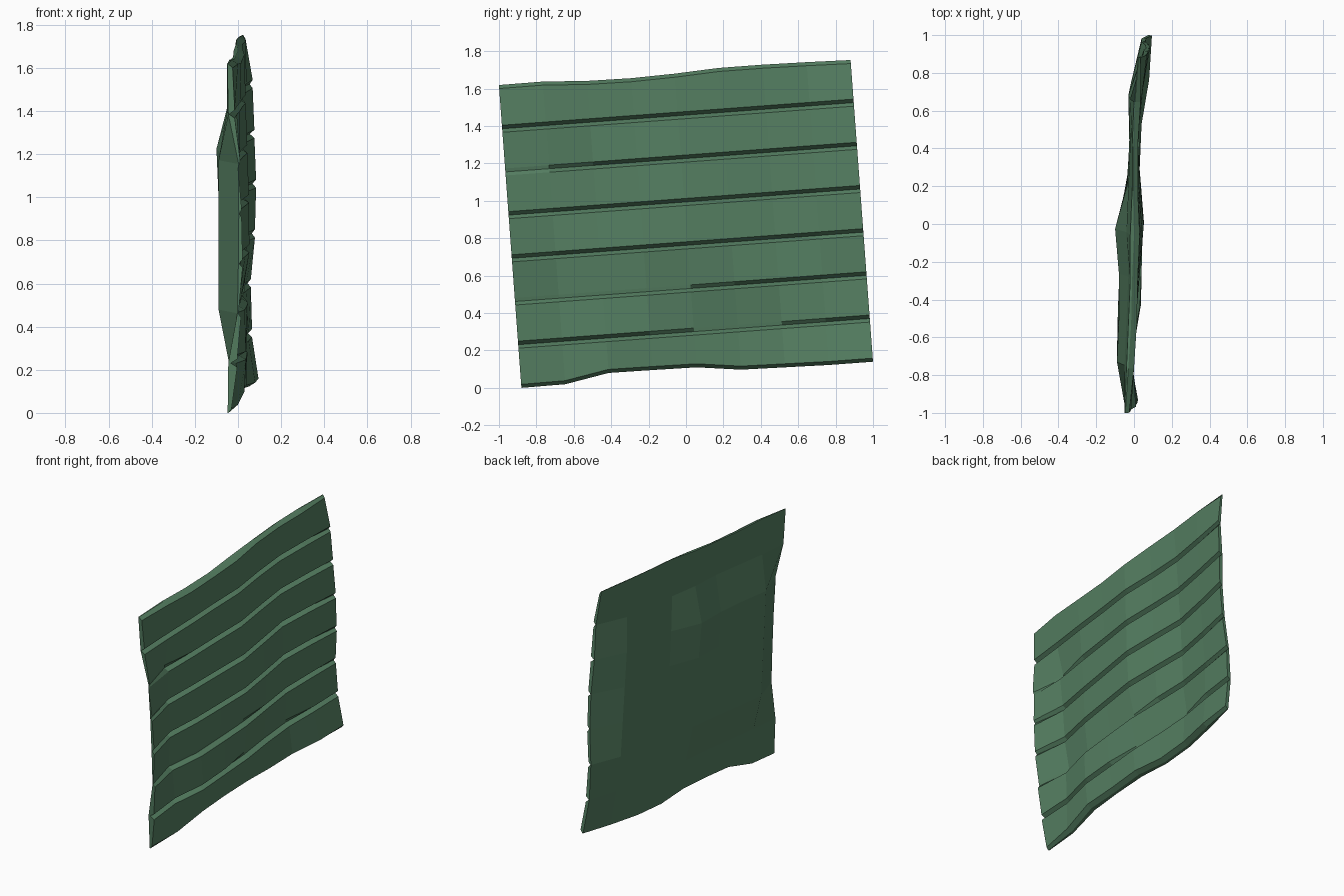
import bpy, bmesh, math

if "Cube" in bpy.data.objects:
    bpy.data.objects.remove(bpy.data.objects["Cube"])

# Overall layout: seven boards, nine columns, whole panel tilted slightly
BOARDS, COLS = 7, 9
WIDTH, BOARD_H, TILT = 1.885, 0.2315, math.radians(4.25)
BEVEL, GROOVE = 0.019, 0.03

# Depth of the warped front and back, per column, at a few board levels
FRONT = {
    0:   (-.03, .00, .03, .03, .04, .03, .04, .08, .095),
    1.5: (.01, -.015, .04, .045, .045, .03, .02, .035, .05),
    3.5: (.025, -.025, .005, .03, .055, .035, .01, .045, .088),
    6:   (-.015, -.005, .01, .02, .035, .02, .015, .04, .068),
    7:   (-.025, .00, .015, .02, .03, .02, .02, .035, .035),
}
BACK = {
    0: (-.048, -.045, -.03, -.02, -.02, -.02, -.01, .03, .075),
    1: (-.045, -.045, -.04, -.03, -.03, -.025, -.015, .00, .04),
    2: (-.003, -.09, -.085, -.075, -.07, -.035, -.02, -.02, .04),
    3.5: (.004, -.09, -.082, -.078, -.085, -.035, -.022, -.025, .07),
    5: (.003, -.09, -.08, -.08, -.10, -.035, -.025, -.03, .05),
    6: (-.045, -.05, -.04, -.03, -.04, -.03, -.02, -.02, .05),
    7: (-.05, -.04, -.03, -.02, -.02, -.01, -.01, .00, .02),
}
# Ragged lower and upper edges
LOW = (0, .002, .045, .043, .04, .01, .005, 0, 0)
HIGH = (.003, .004, -.01, -.013, -.006, .007, .007, .003, -.003)
# Seams where the upper board sits back behind the lower one: first/last column
SUNK = {1: (4, 6), 2: (0, 4), 5: (0, 1)}


def depth(table, level, c):
    keys = sorted(table)
    for a, b in zip(keys, keys[1:]):
        if level <= b:
            t = (level - a) / (b - a)
            return table[a][c] * (1 - t) + table[b][c] * t
    return table[keys[-1]][c]


def place(x, c, v):
    u = WIDTH * c / (COLS - 1)
    co, si = math.cos(TILT), math.sin(TILT)
    return (x, -0.88 + u * co - v * si, u * si + v * co)


def column(bm, c):
    """One vertical cross-section: grooved front going up, back going down."""
    def height(k):
        return k * BOARD_H + (LOW[c] if k == 0 else HIGH[c] if k == BOARDS else 0)

    def groove_x(k):
        return max(depth(FRONT, k, c) - GROOVE, depth(BACK, k, c) + 0.004)

    def groove(k):
        return bm.verts.new(place(groove_x(k), c, height(k)))

    front = [groove(0)]
    for k in range(BOARDS):
        lo, hi = SUNK.get(k, (1, 0))
        bottom = groove_x(k) + 0.003 if lo <= c <= hi else depth(FRONT, k, c)
        top = depth(FRONT, k + 1, c)
        front.append(bm.verts.new(place(bottom, c, height(k) + BEVEL)))
        front.append(bm.verts.new(place(top, c, height(k + 1) - BEVEL)))
        front.append(groove(k + 1))
    back = [bm.verts.new(place(depth(BACK, k, c), c, height(k)))
            for k in range(BOARDS + 1)]
    return front, back


# Siding panel: bridge the cross-sections and close both ends
bm = bmesh.new()
columns = [column(bm, c) for c in range(COLS)]
loops = [f + b[::-1] for f, b in columns]
for a, b in zip(loops, loops[1:]):
    for i in range(len(a)):
        j = (i + 1) % len(a)
        bm.faces.new((a[i], b[i], b[j], a[j]))
for front, back in (columns[0], columns[-1]):
    for k in range(BOARDS):
        bm.faces.new(front[3 * k:3 * k + 4] + [back[k + 1], back[k]])
bmesh.ops.recalc_face_normals(bm, faces=bm.faces)

mesh = bpy.data.meshes.new("siding_panel")
bm.to_mesh(mesh)
bm.free()
panel = bpy.data.objects.new("siding_panel", mesh)
bpy.context.collection.objects.link(panel)

# Green paint
paint = bpy.data.materials.new("green_paint")
paint.diffuse_color = (0.09, 0.21, 0.12, 1)
paint.use_nodes = True
paint.node_tree.nodes["Principled BSDF"].inputs["Base Color"].default_value = paint.diffuse_color
mesh.materials.append(paint)
